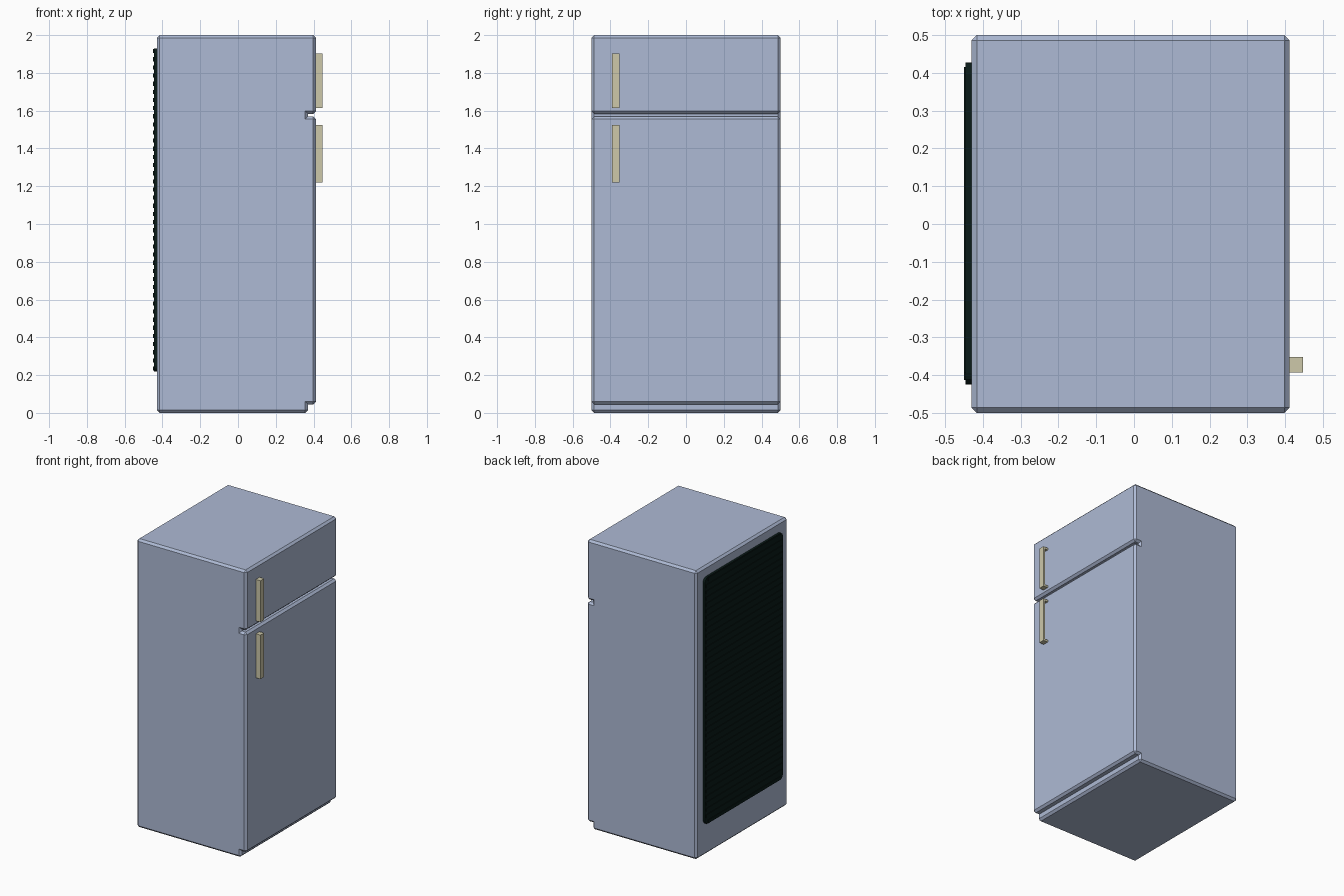
import bpy, bmesh, math
from mathutils import Vector

if "Cube" in bpy.data.objects:
    bpy.data.objects.remove(bpy.data.objects["Cube"])


def material(name, rgb):
    m = bpy.data.materials.new(name)
    m.diffuse_color = (*rgb, 1)
    m.use_nodes = True
    m.node_tree.nodes["Principled BSDF"].inputs["Base Color"].default_value = m.diffuse_color
    return m


BLUE = material("pale blue enamel", (0.42, 0.49, 0.66))
CREAM = material("cream handle", (0.61, 0.58, 0.40))
DARK = material("dark green black", (0.003, 0.011, 0.009))


def prism(bm, points, offset):
    """Extrude a closed 3D polygon by an offset."""
    face = bm.faces.new([bm.verts.new(p) for p in points])
    res = bmesh.ops.extrude_face_region(bm, geom=[face], use_keep_orig=True)
    verts = [g for g in res["geom"] if isinstance(g, bmesh.types.BMVert)]
    bmesh.ops.translate(bm, vec=Vector(offset), verts=verts)


def box(bm, x0, x1, y0, y1, z0, z1):
    prism(bm, [(x0, y0, z0), (x1, y0, z0), (x1, y1, z0), (x0, y1, z0)],
          (0, 0, z1 - z0))


def finish(bm, name, mat):
    bmesh.ops.recalc_face_normals(bm, faces=bm.faces[:])
    me = bpy.data.meshes.new(name)
    bm.to_mesh(me)
    bm.free()
    me.materials.append(mat)
    ob = bpy.data.objects.new(name, me)
    bpy.context.collection.objects.link(ob)
    return ob


# Cabinet with both doors: side profile with a door gap and a toe step
BACK, RECESS, FRONT = -0.43, 0.37, 0.412
profile = [(BACK, 0), (RECESS, 0), (RECESS, 0.045), (FRONT, 0.045),
           (FRONT, 1.569), (RECESS, 1.569), (RECESS, 1.583), (FRONT, 1.583),
           (FRONT, 2), (BACK, 2)]
bm = bmesh.new()
prism(bm, [(x, -0.5, z) for x, z in profile], (0, 1, 0))
bmesh.ops.recalc_face_normals(bm, faces=bm.faces[:])
# Chamfer the outward edges only
convex = [e for e in bm.edges if e.calc_face_angle_signed(0) > 0.5]
bmesh.ops.bevel(bm, geom=convex, offset=0.014, segments=1, profile=0.5,
                affect='EDGES', clamp_overlap=False)
finish(bm, "cabinet_and_doors", BLUE)

# Handles: L-shaped grips, open on the inner side, with closed ends
for name, z0, z1 in (("freezer_handle", 1.615, 1.902),
                     ("fridge_handle", 1.22, 1.525)):
    bm = bmesh.new()
    x0, x1, y0, y1, t = FRONT - 0.001, 0.447, -0.393, -0.352, 0.014
    grip = [(x0, y0), (x1, y0), (x1, y1), (x1 - t, y1),
            (x1 - t, y0 + t), (x0, y0 + t)]
    prism(bm, [(x, y, z0 + t) for x, y in grip], (0, 0, z1 - z0 - 2 * t))
    for za in (z0, z1 - t):
        box(bm, x0, x1, y0, y1, za, za + t)
    finish(bm, name, CREAM)

# Condenser panel at the back: rounded plate with fine ribs
bm = bmesh.new()
Y0, Y1, Z0, Z1, R = -0.425, 0.428, 0.22, 1.93, 0.03
corners = [(Y1 - R, Z1 - R), (Y0 + R, Z1 - R), (Y0 + R, Z0 + R), (Y1 - R, Z0 + R)]
outline = []
for q, (cy, cz) in enumerate(corners):
    for k in range(4):
        a = math.radians(90 * q + 30 * k)
        outline.append((-0.446, cy + R * math.cos(a), cz + R * math.sin(a)))
prism(bm, outline, (0.017, 0, 0))
for i in range(40):
    z = Z0 + 0.015 + i * (Z1 - Z0 - 0.03) / 39
    inset = 0.012 if 0 < i < 39 else R
    box(bm, -0.45, -0.445, Y0 + inset, Y1 - inset, z - 0.011, z + 0.011)
finish(bm, "condenser_panel", DARK)
